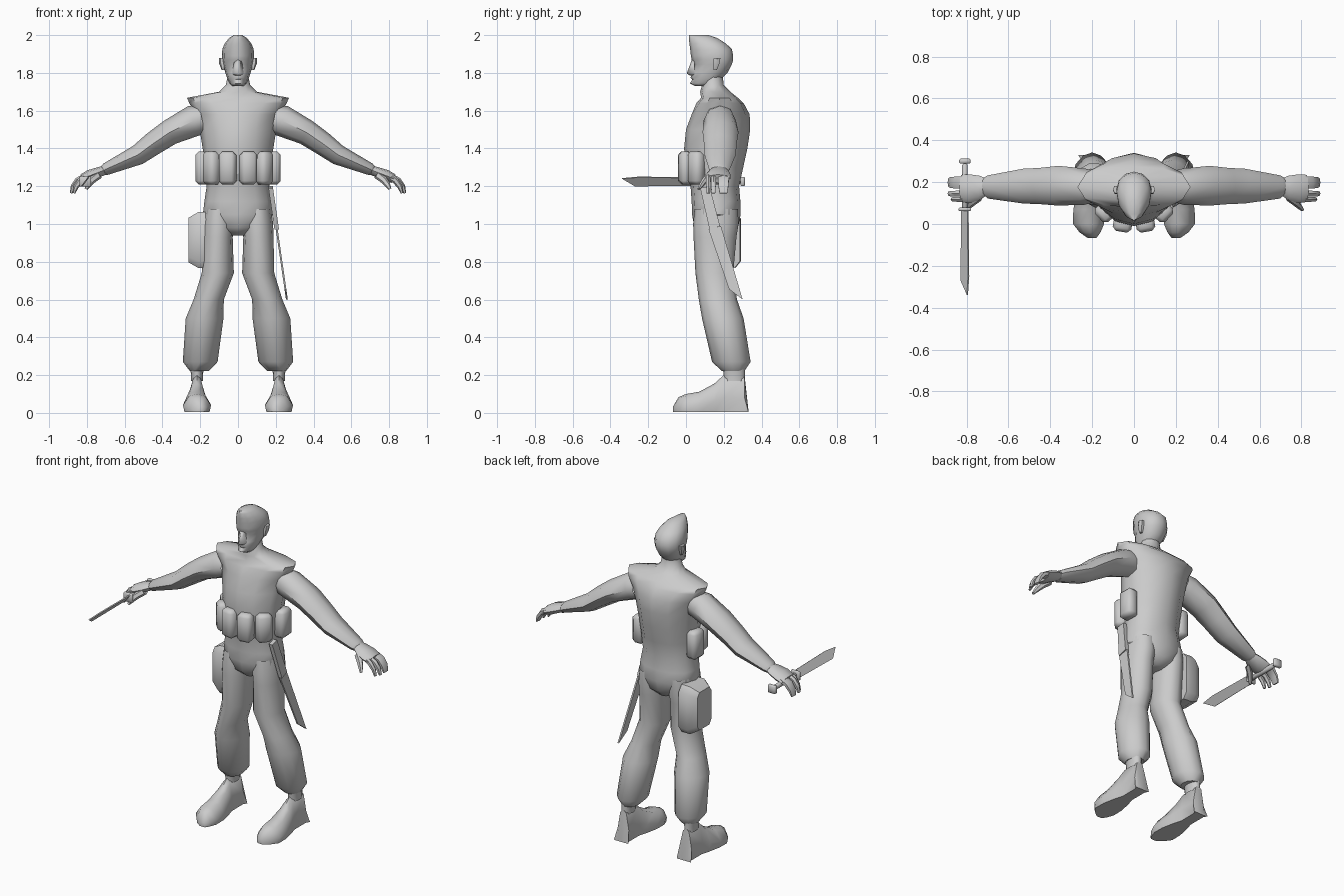
import bpy, bmesh, math
from mathutils import Vector, Matrix

grey = bpy.data.materials.new("plain_grey")
grey.diffuse_color = (0.6, 0.6, 0.6, 1)


def finish(name, bm, angle=50):
    bmesh.ops.recalc_face_normals(bm, faces=bm.faces[:])
    me = bpy.data.meshes.new(name)
    bm.to_mesh(me)
    bm.free()
    me.materials.append(grey)
    me.shade_smooth()
    me.set_sharp_from_angle(angle=math.radians(angle))
    ob = bpy.data.objects.new(name, me)
    bpy.context.collection.objects.link(ob)
    return ob


def loft(name, rings, s=1, angle=50, start=True, end=True):
    """Skin equal-length point rings; s=-1 mirrors across x; start/end add caps."""
    bm = bmesh.new()
    vs = [[bm.verts.new((p[0] * s, p[1], p[2])) for p in r] for r in rings]
    n = len(rings[0])
    for a, b in zip(vs, vs[1:]):
        for i in range(n):
            j = (i + 1) % n
            bm.faces.new((a[i], a[j], b[j], b[i]))
    if start:
        bm.faces.new(vs[0])
    if end:
        bm.faces.new(vs[-1])
    return finish(name, bm, angle)


def oval(z, w, yf, yb, cx=0, mid=0.5, p=1.0, n=12):
    """Horizontal ring from front yf to back yb, half width w; p shapes the corners."""
    ym = yf + (yb - yf) * mid
    pts = []
    for i in range(n):
        t = 2 * math.pi * i / n
        c, q = math.cos(t), math.sin(t)
        x = math.copysign(abs(c) ** p, c) * w
        y = math.copysign(abs(q) ** p, q) * ((yb - ym) if q > 0 else (ym - yf))
        pts.append((cx + x, ym + y, z))
    return pts


def limb(path, n=8):
    """Rings square to a path in the xz plane: (x, z, half thickness, y0, y1)."""
    rings = []
    for i, (x, z, th, y0, y1) in enumerate(path):
        a, b = path[max(i - 1, 0)], path[min(i + 1, len(path) - 1)]
        d = Vector((b[0] - a[0], b[1] - a[1])).normalized()
        ring = []
        for k in range(n):
            t = 2 * math.pi * k / n
            c, q = math.cos(t) * th, math.sin(t)
            ring.append((x - d.y * c, (y0 + y1) / 2 + q * (y1 - y0) / 2, z + d.x * c))
        rings.append(ring)
    return rings


def box(name, loc, size, bevel, rot=0):
    bm = bmesh.new()
    bmesh.ops.create_cube(bm, size=1)
    bmesh.ops.scale(bm, vec=size, verts=bm.verts[:])
    if bevel:
        bmesh.ops.bevel(bm, geom=bm.edges[:], offset=bevel, segments=1, affect='EDGES')
    m = Matrix.Translation(loc) @ Matrix.Rotation(rot, 4, 'Z')
    bmesh.ops.transform(bm, matrix=m, verts=bm.verts[:])
    return finish(name, bm, 60)


def plate(name, pts, offset):
    """Thin solid from a flat outline."""
    o = Vector(offset)
    return loft(name, [[Vector(p) - o for p in pts], [Vector(p) + o for p in pts]], 1, 20)


# sleeveless shirt with squared shoulders, running down into the trouser seat
loft("shirt_and_seat", [oval(*r[:4], p=r[4]) for r in (
    (.94, .04, .09, .235, .9), (.98, .12, .045, .275, .9), (1.05, .186, .032, .289, .9),
    (1.12, .178, .03, .288, .9), (1.20, .166, .024, .281, .95),
    (1.30, .175, .0, .303, 1), (1.40, .187, -.01, .325, 1.05),
    (1.50, .203, .0, .34, 1.1), (1.58, .222, .03, .337, 1.1), (1.64, .258, .055, .305, .9),
    (1.668, .27, .08, .275, .9), (1.70, .10, .075, .235, 1), (1.735, .065, .085, .2, 1),
    (1.78, .055, .09, .195, 1))], angle=45, end=False)

# head from chin to swept-up hair
loft("head", [oval(*r[:4], mid=.6, p=r[4]) for r in (
    (1.73, .03, .05, .12, 1), (1.745, .045, .02, .16, 1), (1.765, .054, .034, .18, 1),
    (1.775, .058, .024, .195, 1), (1.80, .067, .034, .22, 1), (1.845, .079, .044, .243, .95),
    (1.87, .083, .03, .25, .95), (1.89, .085, .026, .25, 1), (1.925, .083, .022, .243, 1),
    (1.955, .071, .018, .212, 1), (1.985, .047, .015, .165, 1), (2.0, .022, .016, .12, 1))], angle=60)
loft("nose", [[(-.02, .046, 1.868), (.02, .046, 1.868), (0, .03, 1.868)],
              [(-.03, .046, 1.797), (.03, .046, 1.797), (0, .004, 1.797)],
              [(-.024, .046, 1.785), (.024, .046, 1.785), (0, .022, 1.785)]], angle=110)

# leg sections: height, inner x, outer x, front y, back y, corner power
LEG = ((1.08, .03, .175, .045, .275, 1), (1.0, .02, .186, .038, .278, 1), (.93, .028, .188, .04, .267, 1),
       (.74, .022, .192, .05, .25, 1), (.60, .075, .235, .068, .27, 1.05), (.50, .077, .277, .085, .305, 1.08),
       (.27, .108, .292, .138, .342, 1.12), (.222, .155, .255, .19, .31, 1))
ARM = ((.19, 1.555, .08, .105, .255), (.235, 1.546, .083, .092, .265), (.362, 1.485, .068, .088, .278),
       (.45, 1.425, .062, .095, .268), (.53, 1.366, .054, .098, .264), (.70, 1.29, .032, .122, .232),
       (.718, 1.28, .024, .14, .22))
PALM = ((.70, 1.288, .024, .14, .215), (.735, 1.275, .027, .115, .23), (.785, 1.256, .031, .10, .237),
        (.825, 1.24, .024, .105, .235))
# boot sections along y: half width, top height and centre
BOOT = ((-.068, .02, .035, .2), (-.04, .05, .083, .21), (.0, .074, .1, .217), (.07, .073, .112, .217),
        (.15, .055, .155, .217), (.2, .038, .2, .217), (.31, .038, .2, .217), (.33, .05, .02, .217))

for s, side in ((1, "left"), (-1, "right")):
    # baggy trouser leg gathered at the cuff
    loft(side + "_trouser_leg", [oval(z, (b - a) / 2, f, k, cx=(a + b) / 2, p=p)
                                 for z, a, b, f, k, p in LEG], s, 45, start=False)
    # boot
    loft(side + "_boot", [[(c - w * .9, y, .005), (c + w * .9, y, .005), (c + w, y, h * .4),
                           (c + w * .55, y, h * .9), (c, y, h), (c - w * .55, y, h * .9), (c - w, y, h * .4)]
                          for y, w, h, c in BOOT], s, 55)
    loft(side + "_boot_shaft", [oval(.17, .031, .2, .313, .217), oval(.2, .031, .2, .312, .217),
                                oval(.235, .036, .195, .312, .217)], s, start=False, end=False)
    # arm, hand and fingers
    loft(side + "_arm", limb(ARM), s, start=False)
    loft(side + "_palm", limb(PALM), s, start=False)
    for i, (y, h, r) in enumerate(((.198, .033, 0), (.145, .016, 0), (.118, .014, -.015))):
        loft(f"{side}_finger_{i + 1}", limb(((.81, 1.247, .02, y - h, y + h),
             (.848 + r, 1.23, .017, y - h, y + h), (.872 + r, 1.198, .014, y - h * .9, y + h * .9),
             (.884 + r, 1.163, .007, y - h * .7, y + h * .7)), 6), s, start=False)
    loft(side + "_thumb", limb(((.735, 1.262, .022, .11, .15), (.77, 1.235, .02, .085, .125),
                                (.79, 1.21, .016, .07, .1), (.805, 1.185, .008, .06, .078)), 6), s, start=False)
    # tapered ear
    loft(side + "_ear", [oval(1.815, .008, .145, .165, .078, n=6), oval(1.85, .017, .14, .18, .083, n=6),
                         oval(1.88, .015, .145, .185, .086, n=6)], s)
    # belt pouches wrapping from front to side
    for i, (x, y, a, w) in enumerate(((.054, .0, 10, .09), (.14, .055, 48, .09), (.187, .175, 92, .10))):
        box(f"{side}_belt_pouch_{i + 1}", (s * x, y, 1.297), (w, .075, .174), .018, s * math.radians(a))

# thigh pouch on the right leg, narrowing toward its outer face
loft("thigh_pouch", [[(x, .192 + j * dy * a, .915 + k * dz * b) for j, k, a, b in
                      ((-1, -1, .7, 1), (1, -1, .7, 1), (1, -1, 1, .75), (1, 1, 1, .75),
                       (1, 1, .7, 1), (-1, 1, .7, 1), (-1, 1, 1, .75), (-1, -1, 1, .75))]
                     for x, dy, dz in ((-.15, .094, .148), (-.21, .1, .148), (-.262, .07, .118))], 1, 40)


# long blade hanging at the left hip, leaning outward as it drops
def hip(y, z):
    return (.172 + (1.2 - z) * .145, y, z)


plate("hip_blade_handle", [hip(*p) for p in ((.075, 1.19), (.125, 1.2), (.18, .99), (.125, .97))], (.012, 0, 0))
plate("hip_blade", [hip(*p) for p in ((.12, .97), (.185, .99), (.30, .6), (.228, .655))], (.005, 0, 0))


# knife held in the right hand, edge tilted between down and inward
def grip(y, h):
    return (-.808 + h * .75, y, 1.225 + h)


plate("knife_blade", [grip(*p) for p in ((.07, .02), (-.25, .024), (-.338, .016), (-.27, -.024), (.07, -.02))],
      (.003, 0, -.002))
box("knife_guard", (-.808, .07, 1.225), (.06, .016, .055), .004)
box("knife_handle", (-.808, .18, 1.225), (.026, .22, .03), .008)
box("knife_pommel", (-.808, .3, 1.225), (.055, .024, .05), .006)
